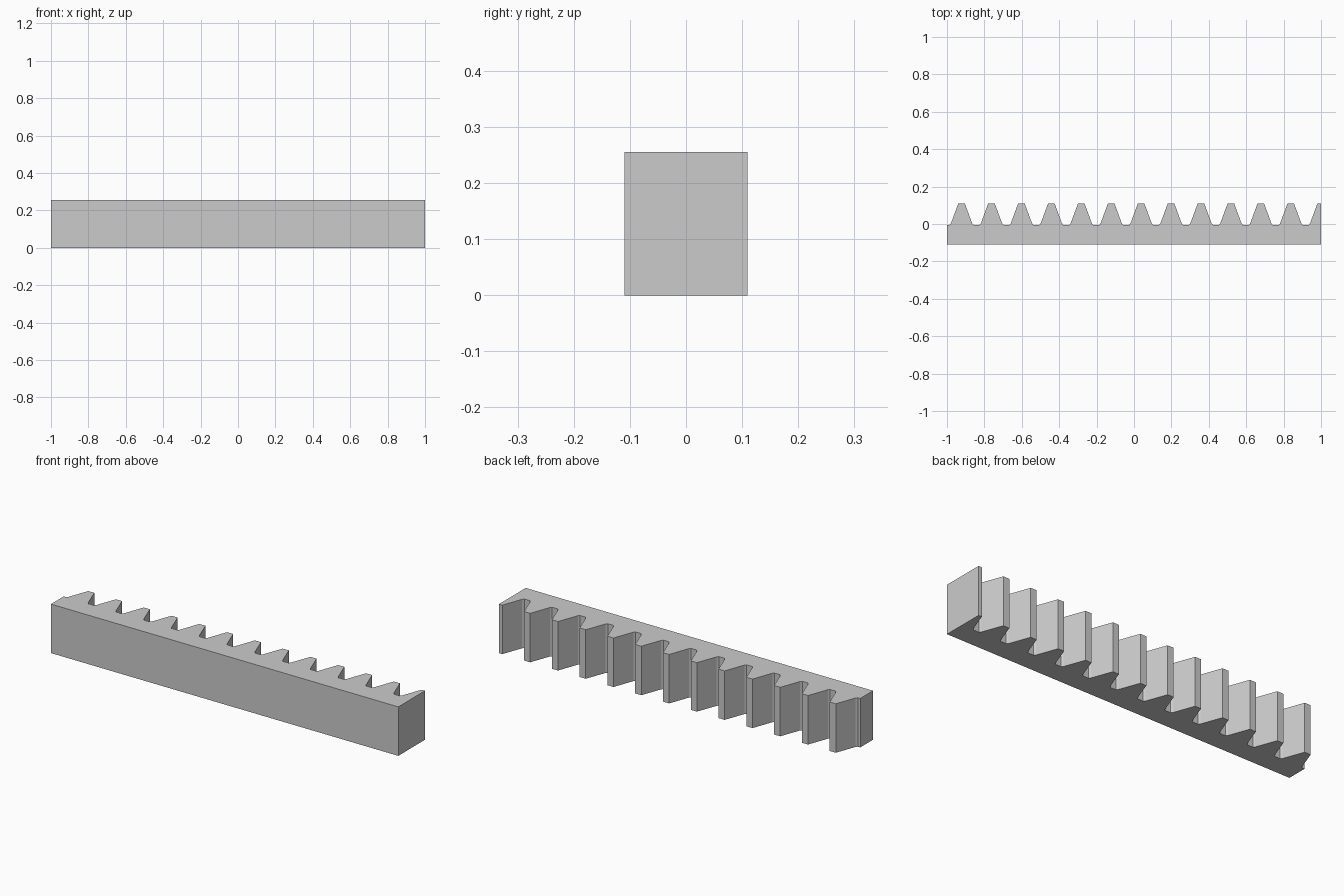
import bpy
import bmesh

cube = bpy.data.objects.get("Cube")
if cube:
    bpy.data.objects.remove(cube, do_unlink=True)

HEIGHT = 0.255
BACK, ROOT, TIP = -0.11, -0.005, 0.11
PITCH, FIRST, TEETH = 0.16, -0.922, 13

# Half of one tooth: (distance from its centre line, y), from root to tip
half_tooth = [(0.064, ROOT), (0.057, 0.003), (0.0175, TIP)]

# Rack outline, with the last tooth cut off by the end of the bar
outline = [(-1, BACK), (-1, ROOT)]
for i in range(TEETH):
    centre = FIRST + i * PITCH
    tooth = [(centre - d, y) for d, y in half_tooth]
    tooth += [(centre + d, y) for d, y in reversed(half_tooth)]
    outline += [p for p in tooth if p[0] < 1]
outline += [(1, TIP), (1, BACK)]

# Extrude the outline upwards
bm = bmesh.new()
base = bm.faces.new([bm.verts.new((x, y, 0)) for x, y in outline])
top = bmesh.ops.extrude_face_region(bm, geom=[base], use_keep_orig=True)
bmesh.ops.translate(bm, vec=(0, 0, HEIGHT),
                    verts=[v for v in top["geom"] if isinstance(v, bmesh.types.BMVert)])
bmesh.ops.recalc_face_normals(bm, faces=bm.faces)
mesh = bpy.data.meshes.new("gear_rack")
bm.to_mesh(mesh)
bm.free()

# Plain grey metal
grey = bpy.data.materials.new("light_grey")
grey.use_nodes = True
colour = (0.6, 0.6, 0.6, 1)
grey.diffuse_color = colour
grey.node_tree.nodes["Principled BSDF"].inputs["Base Color"].default_value = colour
mesh.materials.append(grey)

rack = bpy.data.objects.new("gear_rack", mesh)
bpy.context.collection.objects.link(rack)
